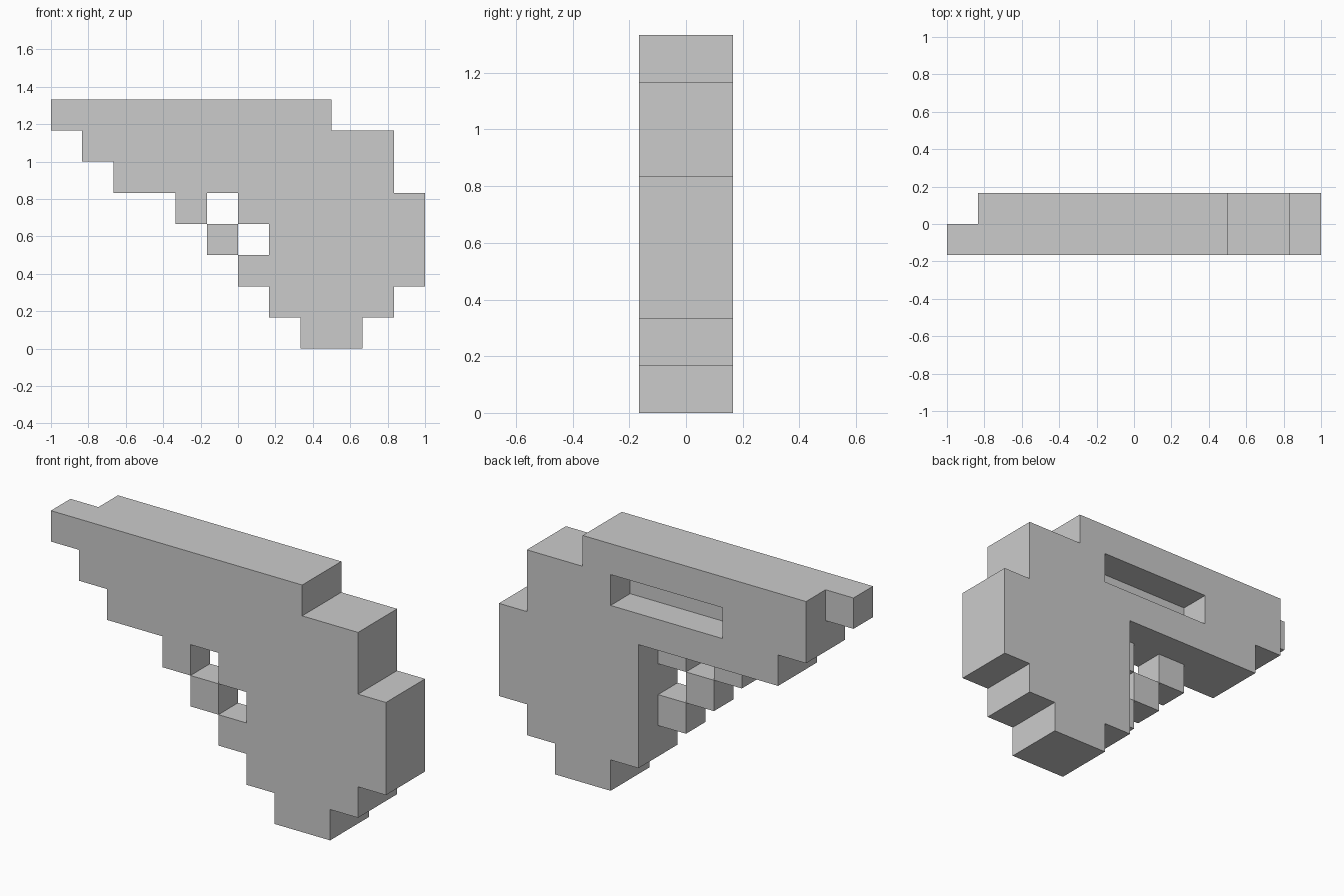
import bpy
import bmesh
from mathutils import Vector

if "Cube" in bpy.data.objects:
    bpy.data.objects.remove(bpy.data.objects["Cube"])

U = 1 / 6  # edge length of one block

# Filled x spans of each layer, listed row by row from the bottom
FRONT = [[(2, 4)], [(1, 5)], [(0, 6)], [(-1, 0), (1, 6)],
         [(-2, -1), (0, 6)], [(-4, 5)], [(-5, 5)], [(-6, 3)]]
BACK = [[(2, 4)], [(1, 5)], [(1, 6)], [(1, 6)],
        [(1, 6)], [(-4, 5)], [(-5, -2), (2, 5)], [(-5, 3)]]


def layer_cells(rows, y):
    return {(x, y, z) for z, spans in enumerate(rows)
            for a, b in spans for x in range(a, b)}


def build_blocks(name, cells):
    """Join blocks into one shell, keeping only the exposed sides."""
    bm = bmesh.new()
    for cell in cells:
        centre = Vector(cell) + Vector((0.5, 0.5, 0.5))
        for axis in range(3):
            for sign in (-1, 1):
                n, u, v = Vector(), Vector(), Vector()
                n[axis] = sign
                if tuple(int(c + d) for c, d in zip(cell, n)) in cells:
                    continue
                u[(axis + 1) % 3] = 0.5
                v[(axis + 2) % 3] = 0.5 * sign
                mid = centre + n * 0.5
                corners = (mid - u - v, mid + u - v, mid + u + v, mid - u + v)
                bm.faces.new([bm.verts.new(p * U) for p in corners])
    bmesh.ops.remove_doubles(bm, verts=bm.verts[:], dist=1e-4)
    mesh = bpy.data.meshes.new(name)
    bm.to_mesh(mesh)
    bm.free()
    obj = bpy.data.objects.new(name, mesh)
    bpy.context.collection.objects.link(obj)
    return obj


# Stepped body: full front layer, plus back layer with its slot and open corner
build_blocks("stepped_body", layer_cells(FRONT, -1) | layer_cells(BACK, 0))
